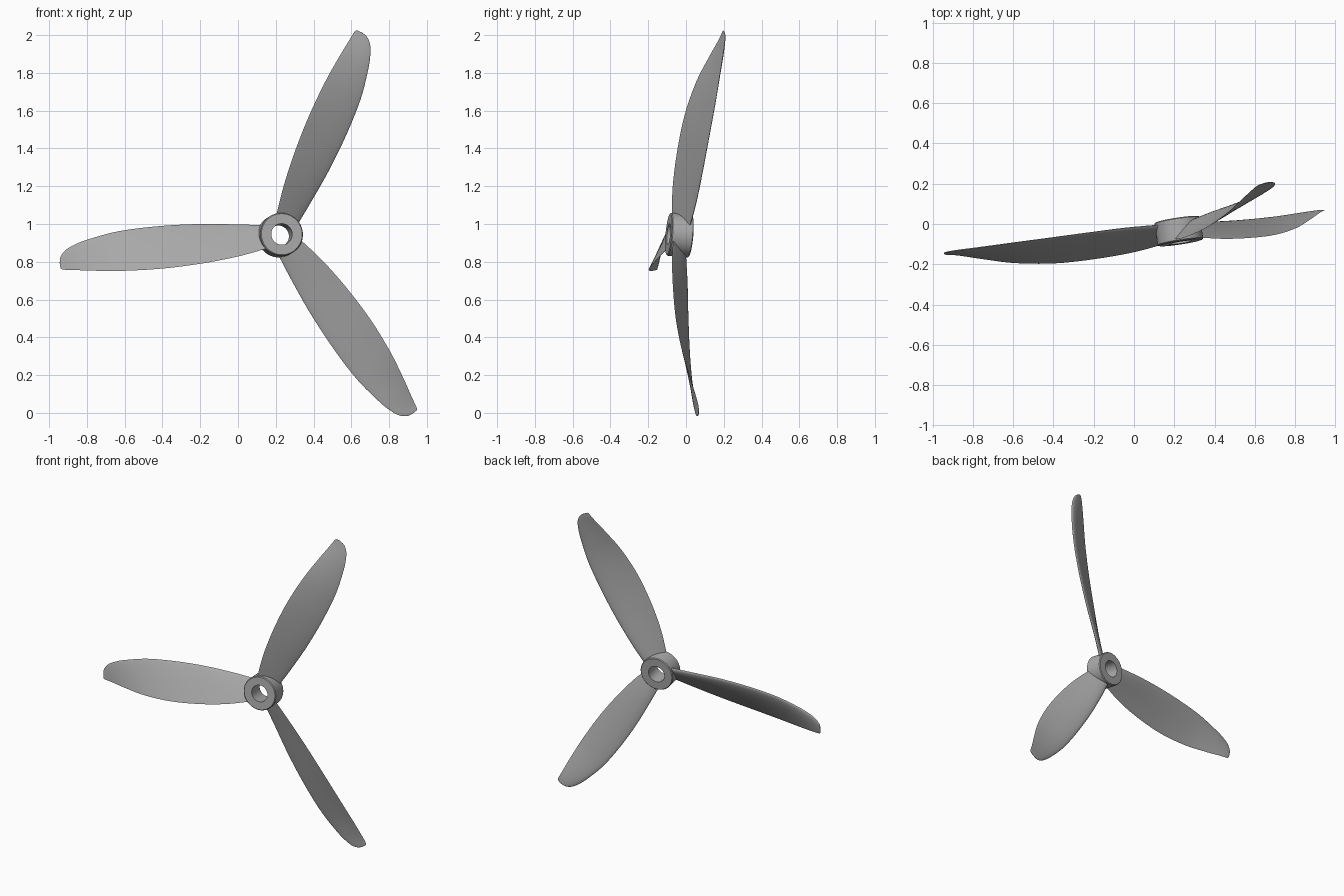
import bpy, bmesh, math
from mathutils import Matrix, Vector

cube = bpy.data.objects.get("Cube")
if cube:
    bpy.data.objects.remove(cube, do_unlink=True)

metal = bpy.data.materials.new("grey metal")
metal.use_nodes = True
grey = (0.4, 0.4, 0.4, 1)
metal.diffuse_color = grey
metal.node_tree.nodes["Principled BSDF"].inputs["Base Color"].default_value = grey

# Shaft frame: local z is the tilted axis, pointing forward
axis = Vector((0.152, -1, 0.088)).normalized()
side = Vector((1, 0.152, 0)).normalized()
up = axis.cross(side)
frame = Matrix((side, up, axis)).transposed().to_4x4()
frame.translation = (0.223, -0.035, 0.941)


def finish(bm, name):
    bmesh.ops.recalc_face_normals(bm, faces=bm.faces)
    mesh = bpy.data.meshes.new(name)
    bm.to_mesh(mesh)
    bm.free()
    mesh.materials.append(metal)
    return mesh


def add_object(name, mesh, matrix):
    obj = bpy.data.objects.new(name, mesh)
    bpy.context.collection.objects.link(obj)
    obj.matrix_world = matrix
    bpy.ops.object.select_all(action="DESELECT")
    obj.select_set(True)
    bpy.context.view_layer.objects.active = obj
    bpy.ops.object.shade_smooth_by_angle(angle=math.radians(35))
    return obj


def loft(bm, rings, close=False):
    pairs = list(zip(rings, rings[1:]))
    if close:
        pairs.append((rings[-1], rings[0]))
    for a, b in pairs:
        for i in range(len(a)):
            j = (i + 1) % len(a)
            bm.faces.new((a[i], a[j], b[j], b[i]))


# Hub: a bored ring with slightly eased outer rims
R, BORE, HALF, EASE = 0.114, 0.056, 0.058, 0.005
profile = [(BORE, -HALF), (R - EASE, -HALF), (R, EASE - HALF),
           (R, HALF - EASE), (R - EASE, HALF), (BORE, HALF)]
bm = bmesh.new()
SIDES = 64
rings = []
for r, z in profile:
    rings.append([bm.verts.new((r * math.cos(k * math.tau / SIDES),
                                r * math.sin(k * math.tau / SIDES), z))
                  for k in range(SIDES)])
loft(bm, rings, close=True)
add_object("hub", finish(bm, "hub"), frame)

# Blade stations: radius, rear edge (across, axial), front edge (across, axial)
stations = [Vector(s) for s in (
    (0.07, 0.065, -0.036, -0.062, 0.045),
    (0.24, 0.092, -0.048, -0.088, 0.060),
    (0.43, 0.117, -0.053, -0.102, 0.062),
    (0.64, 0.131, -0.058, -0.103, 0.051),
    (0.84, 0.130, -0.064, -0.088, 0.018),
    (1.00, 0.108, -0.069, -0.064, -0.028),
    (1.08, 0.088, -0.073, -0.049, -0.053),
    (1.13, 0.065, -0.076, -0.040, -0.067),
    (1.158, 0.035, -0.078, -0.034, -0.072),
    (1.167, 0.005, -0.078, -0.026, -0.074))]


def smooth_stations(points, steps):
    padded = [2 * points[0] - points[1]] + points + [2 * points[-1] - points[-2]]
    for i in range(len(points) - 1):
        a, b, c, d = padded[i:i + 4]
        for k in range(steps):
            u = k / steps
            yield b + (c - a) * (u / 2) + (2 * a - 5 * b + 4 * c - d) * (u * u / 2) \
                + (3 * b - a - 3 * c + d) * (u ** 3 / 2)
    yield points[-1]


# Blade: lofted aerofoil, fuller on the back and towards the rear edge
bm = bmesh.new()
rings = []
COUNT = 28
for r, ta, ha, tb, hb in smooth_stations(stations, 5):
    rear, chord = Vector((ta, ha)), Vector((tb - ta, hb - ha))
    normal = Vector((-chord.y, chord.x)).normalized()
    thick = min(0.016, 0.1 * chord.length) * (1.1 - 0.45 * r)
    ring = []
    for k in range(COUNT):
        angle = k * math.tau / COUNT
        s = (1 - math.cos(angle)) / 2
        bulge = math.sin(angle) * (1 - 0.75 * s)
        bulge *= 1.6 if bulge > 0 else 0.5
        p = rear + chord * s + normal * thick * bulge
        ring.append(bm.verts.new((r * 1.01, -p.x, p.y)))
    rings.append(ring)
loft(bm, rings)
bm.faces.new(rings[0])
bm.faces.new(rings[-1])
blade = finish(bm, "blade")

for name, degrees in (("upper_blade", 67), ("right_blade", 187), ("lower_blade", 307)):
    add_object(name, blade, frame @ Matrix.Rotation(math.radians(degrees), 4, "Z"))
